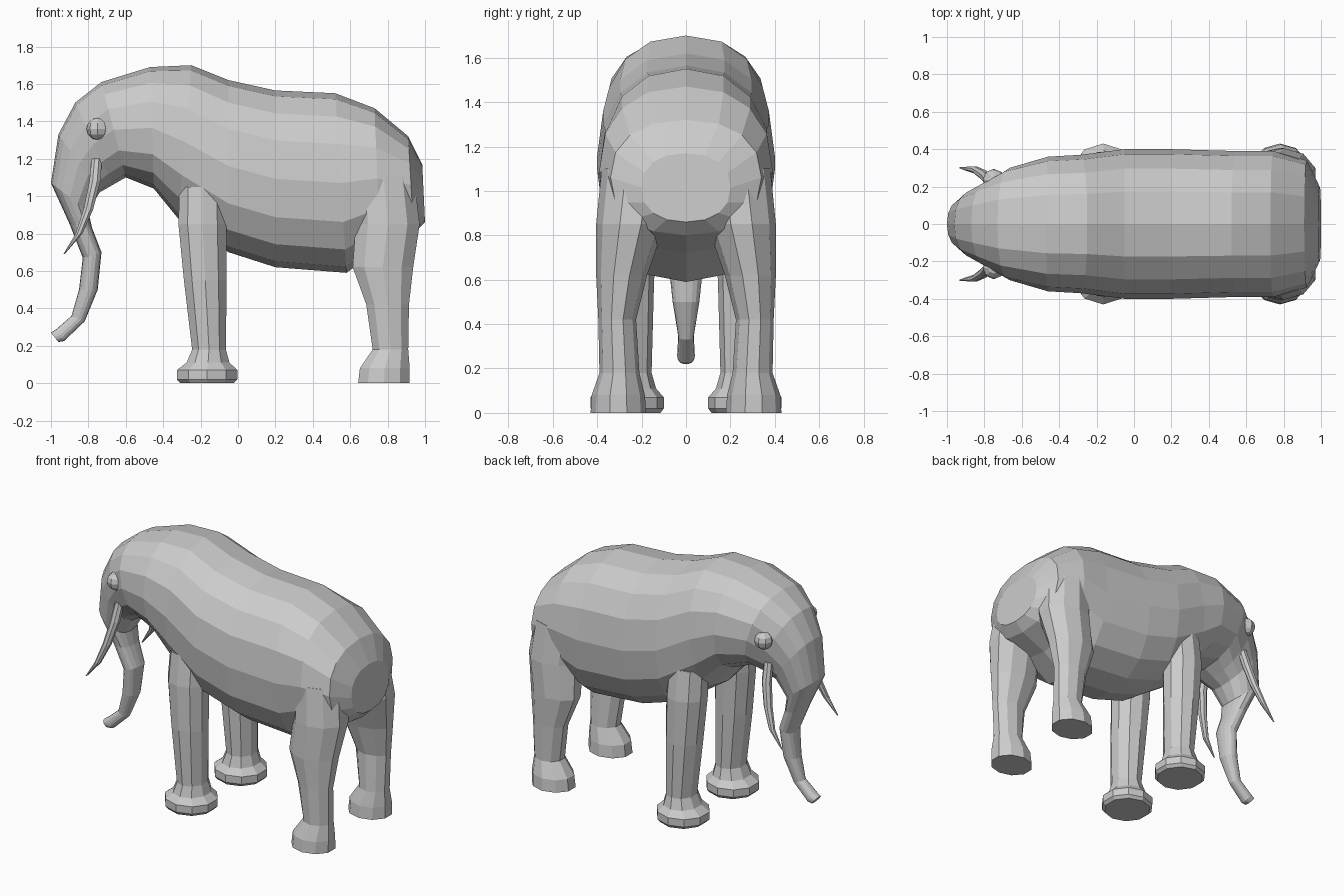
import bpy, bmesh
from math import sin, cos, tau
from mathutils import Vector

if "Cube" in bpy.data.objects:
    bpy.data.objects.remove(bpy.data.objects["Cube"])


def loft(name, rings):
    """Skin a list of equal-length point rings and cap both ends."""
    bm = bmesh.new()
    loops = [[bm.verts.new(p) for p in r] for r in rings]
    n = len(loops[0])
    for a, b in zip(loops, loops[1:]):
        for i in range(n):
            bm.faces.new((a[i], a[(i + 1) % n], b[(i + 1) % n], b[i]))
    bm.faces.new(loops[0])
    bm.faces.new(loops[-1])
    bmesh.ops.recalc_face_normals(bm, faces=bm.faces)
    me = bpy.data.meshes.new(name)
    bm.to_mesh(me)
    bm.free()
    ob = bpy.data.objects.new(name, me)
    bpy.context.collection.objects.link(ob)
    return ob


def power(v, e):
    return abs(v) ** e * (1 if v > 0 else -1)


def slice_ring(xt, zt, xb, zb, w, n=16):
    """Rounded slice spanning an upper and a lower outline point, half-width w."""
    top, bot = Vector((xt, 0, zt)), Vector((xb, 0, zb))
    mid, half = (top + bot) / 2, (top - bot) / 2
    e = 2 / 2.3
    return [mid + half * power(cos(tau * i / n), e)
            + Vector((0, w * power(sin(tau * i / n), e), 0)) for i in range(n)]


def level_ring(z, cx, cy, rx, ry, n=10):
    return [(cx + rx * cos(tau * (i + .5) / n), cy + ry * sin(tau * (i + .5) / n), z)
            for i in range(n)]


# Body, head and trunk in one skin: upper x,z / lower x,z / half-width
BODY = [
    (.985, 1.17, 1.0, .86, .20), (.91, 1.32, .94, .80, .34),
    (.73, 1.47, .76, .72, .39), (.52, 1.55, .58, .59, .39),
    (.20, 1.565, .20, .62, .40), (-.05, 1.62, -.05, .70, .40),
    (-.25, 1.70, -.32, .88, .37), (-.47, 1.69, -.45, 1.04, .36),
    (-.73, 1.61, -.60, 1.10, .30), (-.87, 1.50, -.67, 1.06, .23),
    (-.96, 1.33, -.74, 1.02, .18), (-1.0, 1.07, -.80, .92, .135),
    (-.90, .85, -.78, .83, .10), (-.83, .67, -.73, .70, .08),
    (-.85, .50, -.75, .50, .06), (-.89, .36, -.82, .33, .035),
    (-.97, .29, -.93, .225, .04), (-1.0, .27, -.96, .22, .035)]
body = loft("body", [slice_ring(*r) for r in BODY])

# Legs, top to sole: z, centre x, centre y, radius x, radius y
LEGS = {
    "front_leg": [(1.05, -.19, .24, .13, .12), (.85, -.19, .26, .135, .125),
                  (.55, -.175, .265, .12, .12), (.18, -.155, .265, .095, .11),
                  (.11, -.16, .265, .12, .13), (.07, -.165, .265, .17, .165),
                  (.02, -.165, .265, .17, .165), (0, -.165, .265, .15, .15)],
    "hind_leg": [(1.1, .78, .22, .17, .16), (.85, .80, .25, .18, .155),
                 (.62, .775, .29, .17, .115), (.42, .80, .31, .12, .085),
                 (.18, .815, .30, .10, .09), (.08, .785, .305, .14, .12),
                 (0, .78, .305, .145, .125)]}
for name, rows in LEGS.items():
    for s in (-1, 1):
        leg = loft(name, [level_ring(z, x, s * y, rx, ry) for z, x, y, rx, ry in rows])
        # Fuse the leg into the body
        mod = body.modifiers.new("join", 'BOOLEAN')
        mod.operation, mod.solver, mod.object = 'UNION', 'EXACT', leg
        bpy.context.view_layer.objects.active = body
        bpy.ops.object.modifier_apply(modifier=mod.name)
        bpy.data.objects.remove(leg)

# Tusks curving down, forward and outward: x, y, z, radius
TUSK = [(-.755, .19, 1.2, .03), (-.765, .225, 1.08, .032), (-.80, .26, .93, .028),
        (-.85, .29, .80, .02), (-.93, .30, .69, .004)]
for side, s in (("right", -1), ("left", 1)):
    loft(side + "_tusk", [level_ring(z, x, s * y, r, r, 8) for x, y, z, r in TUSK])

    # Eyes
    bm = bmesh.new()
    bmesh.ops.create_uvsphere(bm, u_segments=8, v_segments=6, radius=.06)
    bmesh.ops.translate(bm, verts=bm.verts, vec=(-.75, s * .235, 1.36))
    me = bpy.data.meshes.new(side + "_eye")
    bm.to_mesh(me)
    bm.free()
    bpy.context.collection.objects.link(bpy.data.objects.new(side + "_eye", me))
